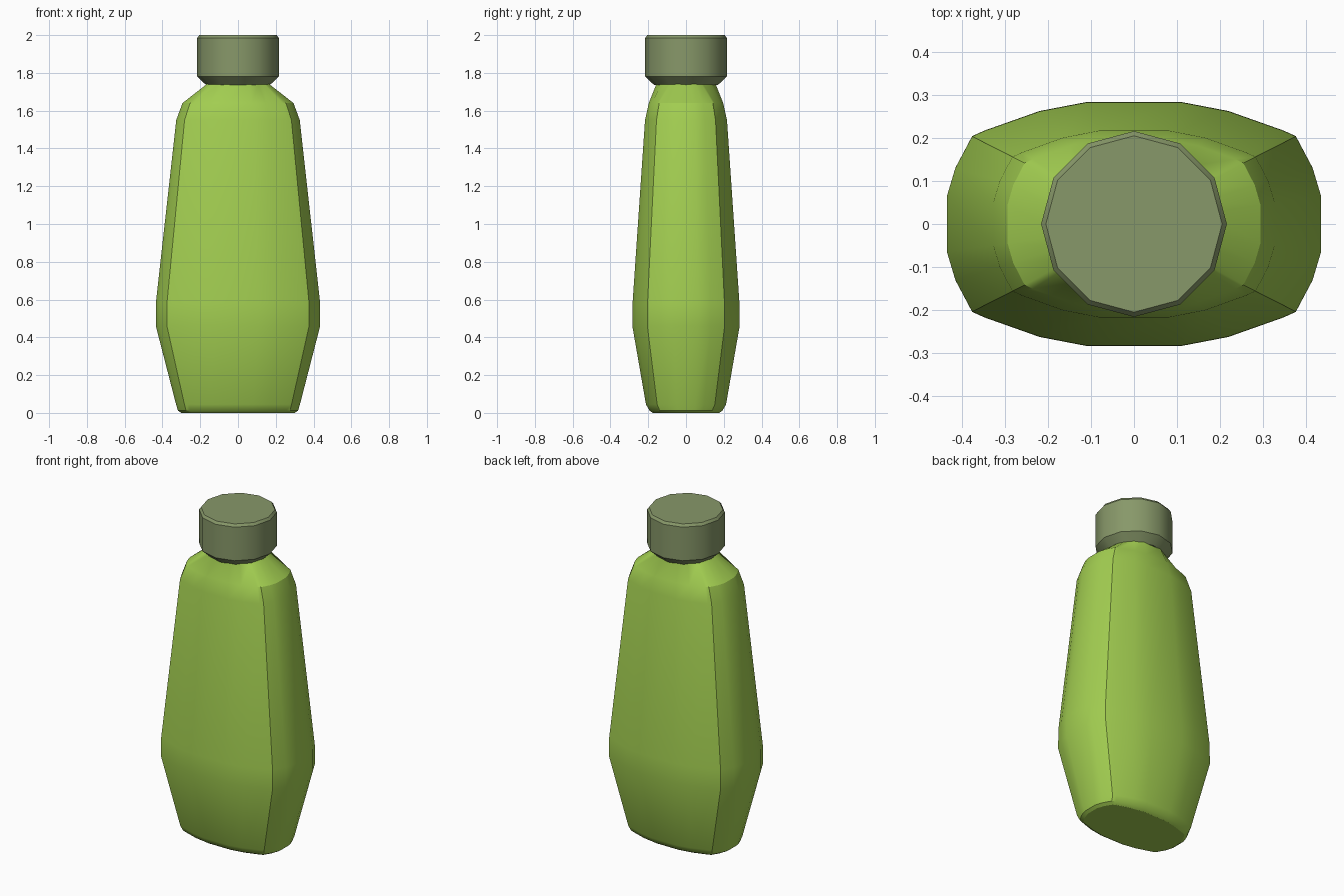
import bpy, bmesh, math
from mathutils import Vector

cube = bpy.data.objects.get("Cube")
if cube:
    bpy.data.objects.remove(cube, do_unlink=True)


def material(name, rgb):
    mat = bpy.data.materials.new(name)
    mat.use_nodes = True
    mat.diffuse_color = (*rgb, 1)
    mat.node_tree.nodes["Principled BSDF"].inputs["Base Color"].default_value = (*rgb, 1)
    return mat


def loft(name, rings, mat, angle):
    """Skin a stack of equal-length closed rings and cap both ends."""
    bm = bmesh.new()
    loops = [[bm.verts.new(p) for p in ring] for ring in rings]
    count = len(loops[0])
    for low, high in zip(loops, loops[1:]):
        for i in range(count):
            j = (i + 1) % count
            bm.faces.new((low[i], low[j], high[j], high[i]))
    bm.faces.new(loops[0][::-1])
    bm.faces.new(loops[-1])
    mesh = bpy.data.meshes.new(name)
    bm.to_mesh(mesh)
    bm.free()
    mesh.materials.append(mat)
    obj = bpy.data.objects.new(name, mesh)
    bpy.context.collection.objects.link(obj)
    bpy.ops.object.select_all(action="DESELECT")
    obj.select_set(True)
    bpy.context.view_layer.objects.active = obj
    bpy.ops.object.shade_smooth_by_angle(angle=math.radians(angle))
    return obj


green = material("leaf green", (0.365, 0.62, 0.082))
olive = material("grey olive", (0.245, 0.315, 0.142))

# Body cross-section: one quarter, mirrored to a full flattened oval
quarter = [(1, 0.23), (0.955, 0.46), (0.865, 0.72), (0.8, 0.765), (0.505, 0.925), (0.25, 1)]
half = quarter + [(-x, y) for x, y in reversed(quarter)]
section = half + [(-x, -y) for x, y in half]

# Body levels: height, half width, half depth
levels = [(0, 0.30, 0.175), (0.012, 0.318, 0.193), (0.045, 0.328, 0.212),
          (0.46, 0.435, 0.284), (0.58, 0.435, 0.283),
          (1.55, 0.327, 0.217), (1.64, 0.294, 0.197)]
rings = [[(x * w, y * d, z) for x, y in section] for z, w, d in levels]

# Round neck tucked into the cap
for z in (1.74, 1.78):
    rings.append([(*(Vector(p[:2]).normalized() * 0.168), z) for p in rings[6]])
loft("bottle_body", rings, green, 30)

# Twelve-sided cap with chamfered rims
cap_profile = [(0.168, 1.735), (0.216, 1.78), (0.216, 1.985), (0.205, 2)]
cap_rings = [[(r * math.cos(i * math.tau / 12), r * math.sin(i * math.tau / 12), z)
              for i in range(12)] for r, z in cap_profile]
loft("bottle_cap", cap_rings, olive, 32)
